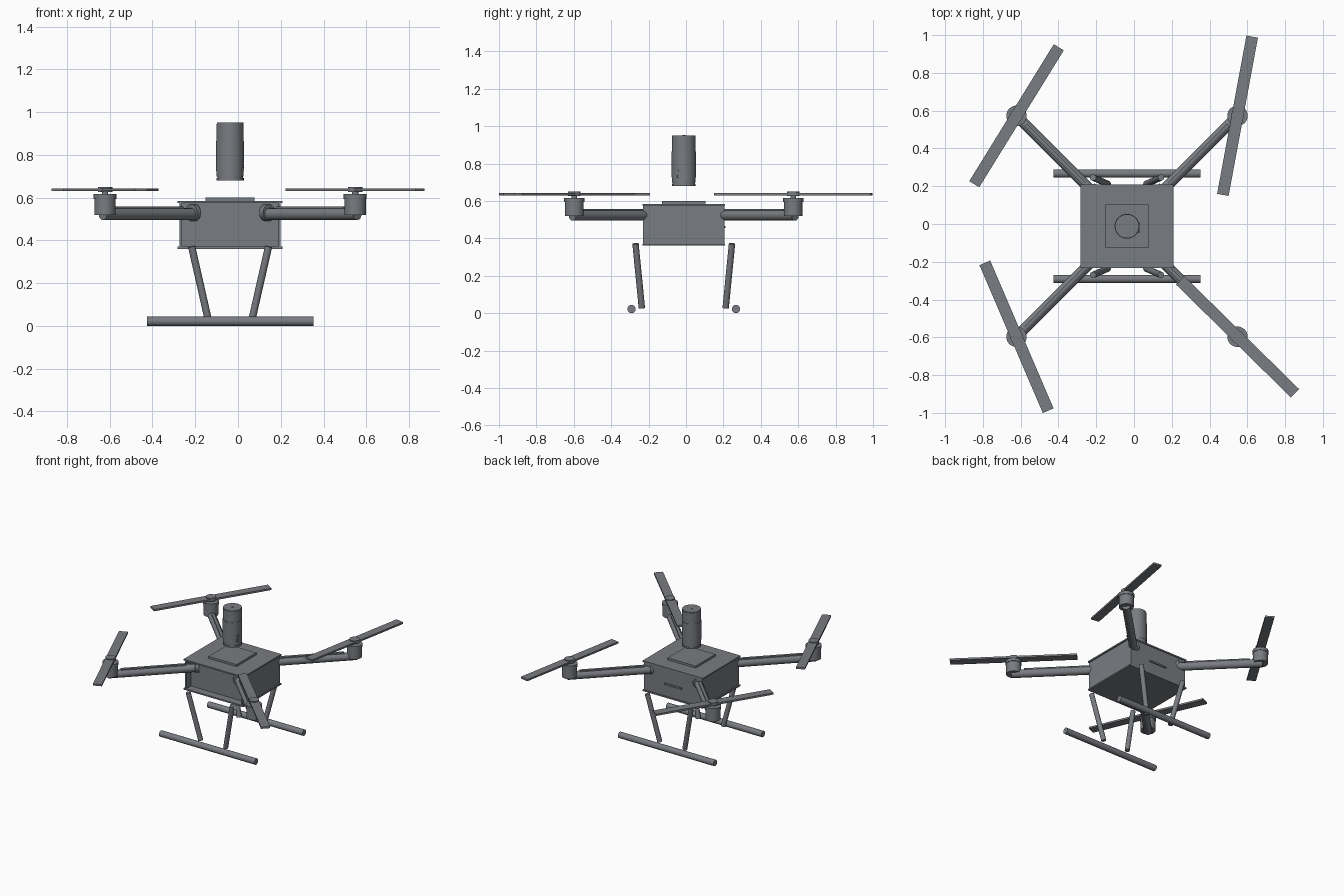
import bpy, math
from mathutils import Vector

if "Cube" in bpy.data.objects:
    bpy.data.objects.remove(bpy.data.objects["Cube"])

CX, CY = -0.037, -0.012      # hub of the airframe
M = 0.585                    # motor offset from the hub on both axes

dark = bpy.data.materials.new("dark_grey")
dark.diffuse_color = (0.19, 0.2, 0.22, 1)
dark.use_nodes = True
dark.node_tree.nodes["Principled BSDF"].inputs["Base Color"].default_value = dark.diffuse_color


def box(name, loc, size, rot_z=0.0):
    bpy.ops.mesh.primitive_cube_add(size=1, location=loc, rotation=(0, 0, rot_z))
    ob = bpy.context.object
    ob.name = name
    ob.scale = size
    bpy.ops.object.transform_apply(location=False, rotation=False, scale=True)
    ob.data.materials.append(dark)
    return ob


def tube(name, a, b, r, sides=24):
    a, b = Vector(a), Vector(b)
    d = b - a
    bpy.ops.mesh.primitive_cylinder_add(vertices=sides, radius=r, depth=d.length,
                                        location=(a + b) / 2)
    ob = bpy.context.object
    ob.name = name
    ob.rotation_euler = d.to_track_quat('Z', 'Y').to_euler()
    bpy.ops.object.shade_smooth_by_angle(angle=math.radians(35))
    ob.data.materials.append(dark)
    return ob


def post(name, x, y, z0, z1, r, sides=32):
    return tube(name, (x, y, z0), (x, y, z1), r, sides)


# Body: two plates, side walls and a core that is recessed at the front
box("top_plate", (CX, CY, 0.580), (0.49, 0.44, 0.01))
box("bottom_plate", (CX, CY, 0.366), (0.49, 0.44, 0.01))
box("body_core", (CX, CY + 0.026, 0.473), (0.46, 0.376, 0.206))
for s, side in ((-1, "left"), (1, "right")):
    box(side + "_wall", (CX + s * 0.23, CY, 0.473), (0.012, 0.434, 0.206))
box("back_slot", (CX, CY + 0.217, 0.461), (0.14, 0.01, 0.012))
box("sensor_mount", (CX, CY, 0.592), (0.228, 0.23, 0.017))

# Sensor can floating above the mount
post("sensor_base", CX, CY, 0.680, 0.692, 0.064, 48)
post("sensor_neck", CX, CY, 0.692, 0.700, 0.060, 48)
post("sensor_body", CX, CY, 0.700, 0.944, 0.0635, 48)
post("sensor_sleeve", CX, CY, 0.725, 0.865, 0.0655, 48)
post("sensor_cap", CX, CY, 0.944, 0.951, 0.062, 48)
post("sensor_pin", CX, CY, 0.951, 0.953, 0.008, 16)
for i, (dy, z) in enumerate(((-0.026, 0.732), (0.010, 0.732), (-0.022, 0.762), (0.010, 0.764))):
    box(f"sensor_port_{i + 1}", (CX + 0.059, CY + dy, z), (0.014, 0.018, 0.016))

# Arms, motors and propellers, each blade with its own heading
props = {(-1, 1): 58.3, (1, 1): 79.5, (-1, -1): -66.8, (1, -1): -44.5}
for (sx, sy), heading in props.items():
    tag = ("front" if sy < 0 else "back") + ("_left" if sx < 0 else "_right")

    def at(t, z):
        return (CX + sx * t, CY + sy * t, z)

    cap = 0.182 if sy < 0 else 0.2
    tube(tag + "_arm", at(cap - 0.01, 0.523), at(0.595, 0.523), 0.028, 16)
    tube(tag + "_arm_collar", at(cap - 0.018, 0.53), at(cap, 0.53), 0.039)
    box(tag + "_arm_cable", at(0.38, 0.550), (0.44, 0.02, 0.016),
        math.atan2(sy, sx))
    mx, my, _ = at(M, 0)
    post(tag + "_motor", mx, my, 0.519, 0.600, 0.050)
    post(tag + "_motor_rim", mx, my, 0.595, 0.617, 0.054)
    post(tag + "_shaft", mx, my, 0.615, 0.632, 0.015, 16)
    post(tag + "_prop_hub", mx, my, 0.626, 0.650, 0.034)
    box(tag + "_prop_blade", (mx, my, 0.637), (0.852, 0.062, 0.013),
        math.radians(heading))

# Landing gear: skids with splayed legs
for sy, end in ((-1, "front"), (1, "back")):
    y = CY + sy * 0.279
    tube(end + "_skid", (-0.425, y, 0.022), (0.353, y, 0.022), 0.022)
    for sx, side in ((-1, "left"), (1, "right")):
        tube(f"{end}_{side}_leg",
             (CX + sx * 0.180, CY + sy * 0.258, 0.372),
             (CX + sx * 0.102, CY + sy * 0.224, 0.028), 0.017, 16)
